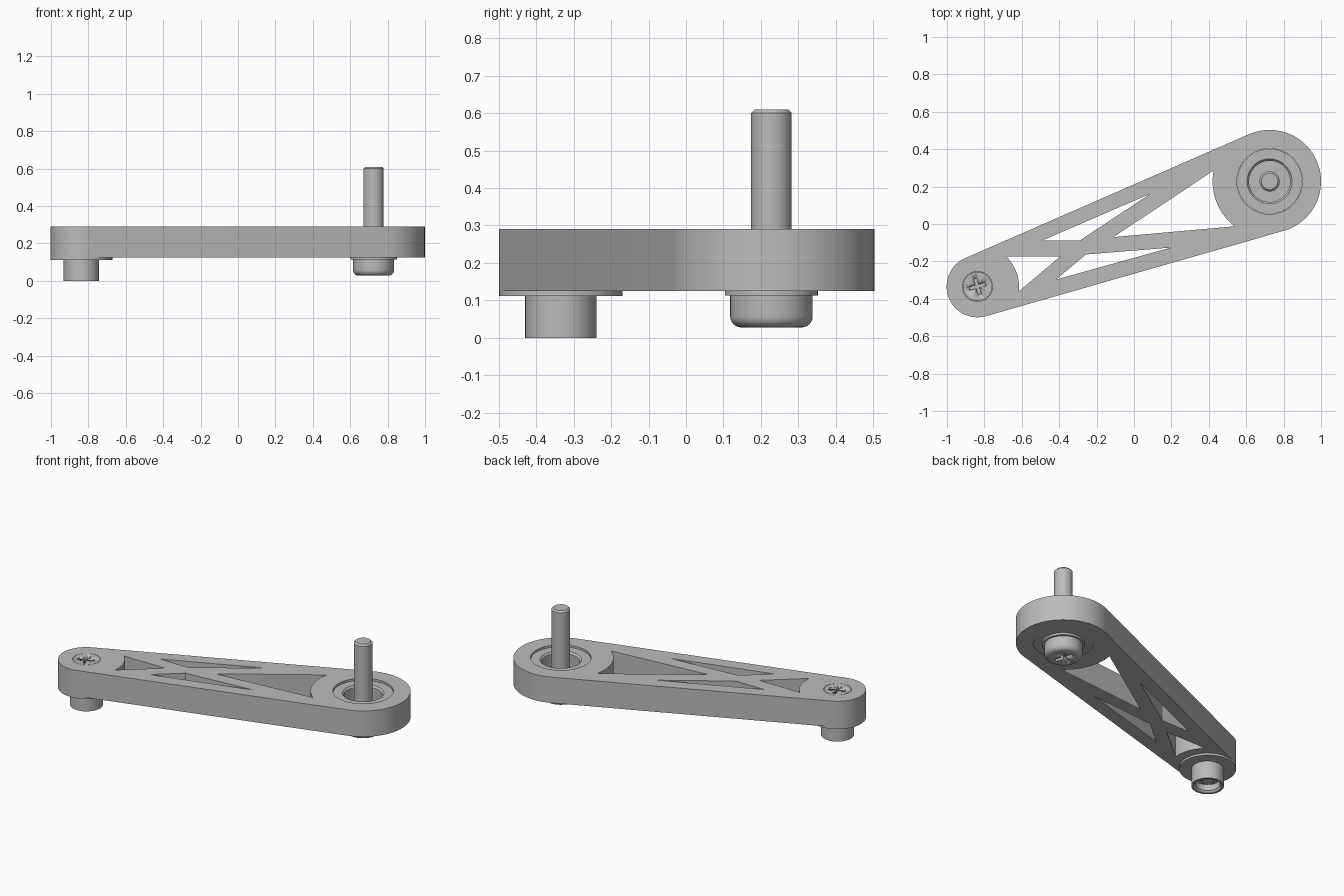
import bpy, bmesh, math
from math import sin, cos, pi, atan2, acos
from mathutils import Matrix, Vector

cube = bpy.data.objects.get("Cube")
if cube:
    bpy.data.objects.remove(cube, do_unlink=True)

grey = bpy.data.materials.new("plain grey")
grey.use_nodes = True
grey.diffuse_color = (0.5, 0.5, 0.5, 1)
grey.node_tree.nodes["Principled BSDF"].inputs["Base Color"].default_value = (0.5, 0.5, 0.5, 1)

BIG, BIG_R = Vector((0.725, 0.228)), 0.275
SMALL, SMALL_R = Vector((-0.837, -0.334)), 0.165
BOTTOM, TOP = 0.125, 0.29


def select(ob):
    bpy.ops.object.select_all(action='DESELECT')
    ob.select_set(True)
    bpy.context.view_layer.objects.active = ob


def finish(ob):
    ob.data.materials.clear()
    ob.data.materials.append(grey)
    select(ob)
    bpy.ops.object.shade_smooth_by_angle(angle=math.radians(30))


def arc(centre, r, a0, a1, n=32):
    """Points on a circle from angle a0 to a1, both included."""
    return [centre + r * Vector((cos(a0 + (a1 - a0) * i / n), sin(a0 + (a1 - a0) * i / n)))
            for i in range(n + 1)]


def circle(centre, r, n=48):
    return arc(centre, r, 0, 2 * pi, n)[:-1]


def plate(name, loops, z0, z1):
    """Extrude an outline; the further loops become holes."""
    curve = bpy.data.curves.new(name, 'CURVE')
    curve.dimensions, curve.fill_mode = '2D', 'BOTH'
    curve.extrude = (z1 - z0) / 2
    for loop in loops:
        spline = curve.splines.new('POLY')
        spline.points.add(len(loop) - 1)
        for point, p in zip(spline.points, loop):
            point.co = (p[0], p[1], 0, 1)
        spline.use_cyclic_u = True
    ob = bpy.data.objects.new(name, curve)
    ob.location.z = (z0 + z1) / 2
    bpy.context.collection.objects.link(ob)
    select(ob)
    bpy.ops.object.convert(target='MESH')
    ob = bpy.context.object
    bm = bmesh.new()
    bm.from_mesh(ob.data)
    bmesh.ops.remove_doubles(bm, verts=bm.verts, dist=1e-5)
    bmesh.ops.recalc_face_normals(bm, faces=bm.faces)
    bm.to_mesh(ob.data)
    bm.free()
    finish(ob)
    return ob


def lathe(name, centre, profile, steps=48):
    """Turn a profile of (radius, height) points about a vertical axis."""
    bm = bmesh.new()
    verts = [bm.verts.new((r, 0, z)) for r, z in profile]
    edges = [bm.edges.new(pair) for pair in zip(verts, verts[1:])]
    if profile[0][0] > 0:
        edges.append(bm.edges.new((verts[-1], verts[0])))
    bmesh.ops.spin(bm, geom=verts + edges, cent=(0, 0, 0), axis=(0, 0, 1),
                   angle=2 * pi, steps=steps)
    bmesh.ops.remove_doubles(bm, verts=bm.verts, dist=1e-5)
    bmesh.ops.recalc_face_normals(bm, faces=bm.faces)
    mesh = bpy.data.meshes.new(name)
    bm.to_mesh(mesh)
    bm.free()
    ob = bpy.data.objects.new(name, mesh)
    ob.location = (centre.x, centre.y, 0)
    bpy.context.collection.objects.link(ob)
    finish(ob)
    return ob


def cut_cross(ob, centre, length, width, z0, z1, turn):
    """Cut a cross-shaped driver recess."""
    quarter = [Vector((length, -width)), Vector((length, width)), Vector((width, width))]
    loop = [centre + Matrix.Rotation(turn + k * pi / 2, 2) @ p for k in range(4) for p in quarter]
    cutter = plate("cross_cutter", [loop], z0, z1)
    cutter.hide_render = True
    mod = ob.modifiers.new("cross", 'BOOLEAN')
    mod.object, mod.operation, mod.solver = cutter, 'DIFFERENCE', 'EXACT'
    select(ob)
    # keep the recess modifier before the smoothing result
    bpy.ops.object.modifier_apply(modifier=mod.name)
    bpy.data.objects.remove(cutter, do_unlink=True)


# Arm: two rounded ends joined by tangent sides, with truss openings
axis = BIG - SMALL
theta = atan2(axis.y, axis.x)
phi = acos((SMALL_R - BIG_R) / axis.length)
outline = (arc(BIG, BIG_R, theta - phi, theta + phi)
           + arc(SMALL, SMALL_R, theta + phi, theta + 2 * pi - phi))
big_window = [Vector((-0.11, -0.07))] + arc(BIG, 0.305, math.radians(169), math.radians(232), 14)
small_window = ([Vector((-0.395, -0.174))]
                + arc(SMALL, 0.222, math.radians(46), math.radians(-7), 12))
upper_window = [(-0.49, -0.088), (0.09, 0.163), (-0.29, -0.088)]
lower_window = [(-0.257, -0.163), (0.198, -0.126), (-0.417, -0.297)]
plate("arm", [outline, big_window, small_window, upper_window, lower_window,
              circle(BIG, 0.175), circle(SMALL, 0.08)], BOTTOM, TOP)

# Bearing seated in the large end
lathe("bearing", BIG, [(0.174, 0.126), (0.174, 0.277), (0.12, 0.277), (0.11, 0.266),
                       (0.11, 0.17), (0.045, 0.17), (0.045, 0.126)])

# Long bolt: rounded head below, washer, chamfered shaft above
lathe("bolt_washer", BIG, [(0.124, 0.113), (0.124, 0.127), (0.04, 0.127), (0.04, 0.113)])
rounding = [(0.08 + 0.03 * sin(a), 0.058 - 0.03 * cos(a)) for a in (i * pi / 12 for i in range(7))]
bolt = lathe("long_bolt", BIG, [(0, 0.028)] + rounding
             + [(0.11, 0.113), (0.054, 0.113), (0.054, 0.6), (0.044, 0.61), (0, 0.61)])
cut_cross(bolt, BIG, 0.06, 0.011, 0.0, 0.06, 0.3)

# Flanged sleeve under the small end
lathe("flanged_sleeve", SMALL, [(0.165, 0.126), (0.165, 0.112), (0.095, 0.112), (0.095, 0),
                                (0.082, 0), (0.072, 0.012), (0.072, 0.05), (0.035, 0.05),
                                (0.035, 0.126)])

# Flush countersunk screw in the small end
screw = lathe("flush_screw", SMALL, [(0, 0.03), (0.035, 0.03), (0.04, 0.035), (0.04, 0.22),
                                     (0.078, 0.27), (0.078, TOP), (0, TOP)])
cut_cross(screw, SMALL, 0.044, 0.009, 0.265, 0.32, 0.28)
